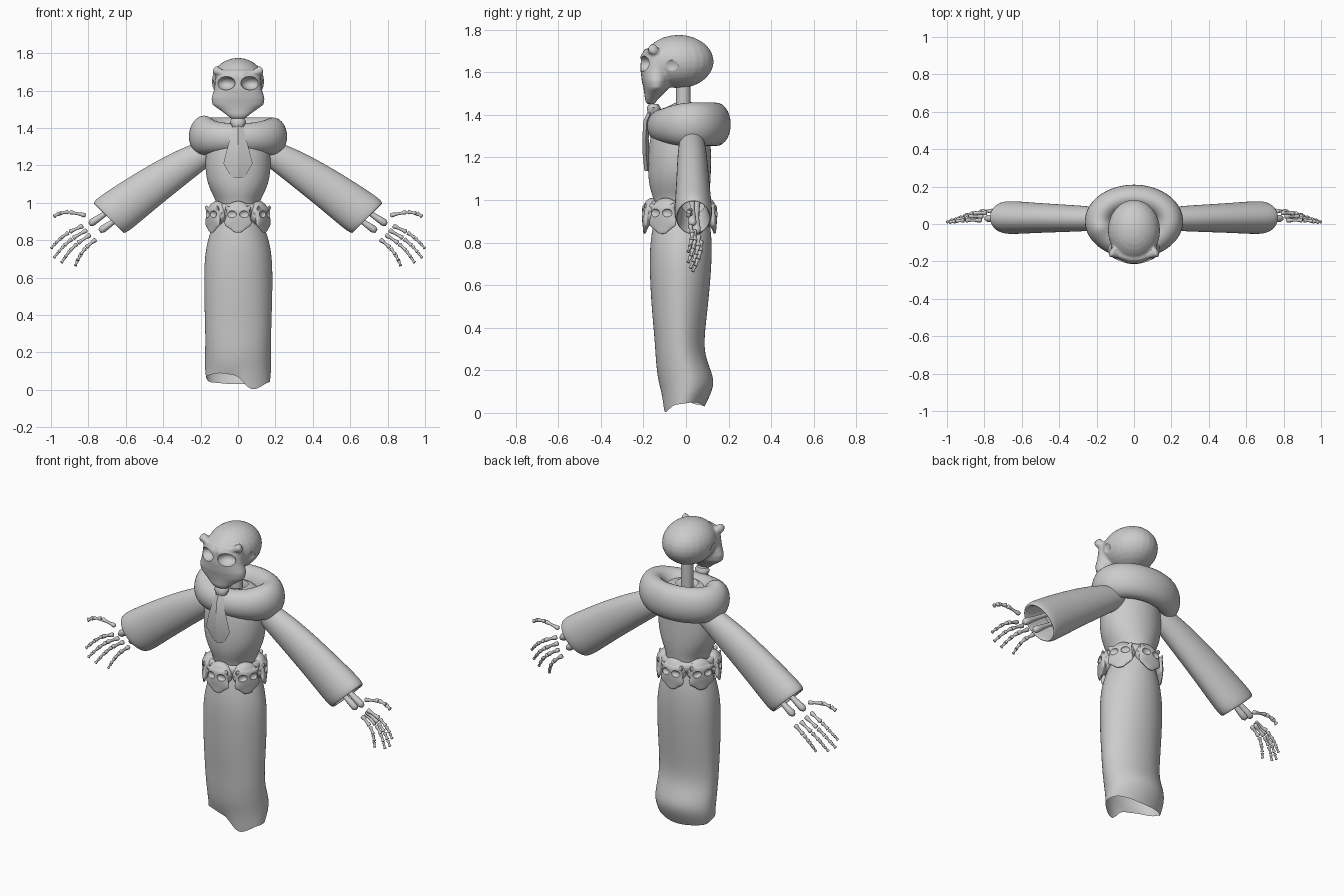
import bpy, bmesh, math
from mathutils import Vector as V, Matrix

if "Cube" in bpy.data.objects:
    bpy.data.objects.remove(bpy.data.objects["Cube"])

TAU = 2 * math.pi


def oval(c, u, v, n=24):
    """Closed ring of points round c with half-axes u and v."""
    c, u, v = V(c), V(u), V(v)
    return [c + u * math.cos(TAU * i / n) + v * math.sin(TAU * i / n) for i in range(n)]


def build(name, tubes, cap=True, wrap=False, subsurf=0, angle=None):
    """Skin each tube (a list of equal rings) into one smooth object."""
    bm = bmesh.new()
    for rings in tubes:
        vs = [[bm.verts.new(p) for p in r] for r in rings]
        pairs = list(zip(vs, vs[1:])) + ([(vs[-1], vs[0])] if wrap else [])
        for a, b in pairs:
            for i in range(len(a)):
                j = (i + 1) % len(a)
                bm.faces.new((a[i], a[j], b[j], b[i]))
        if cap and not wrap:
            bm.faces.new(vs[0])
            bm.faces.new(vs[-1])
    bmesh.ops.recalc_face_normals(bm, faces=bm.faces)
    me = bpy.data.meshes.new(name)
    bm.to_mesh(me)
    bm.free()
    me.shade_smooth()
    if angle:
        me.set_sharp_from_angle(angle=math.radians(angle))
    ob = bpy.data.objects.new(name, me)
    bpy.context.collection.objects.link(ob)
    if subsurf:
        m = ob.modifiers.new("subsurf", 'SUBSURF')
        m.levels = m.render_levels = subsurf
    return ob


def ball(c, r, n=24, m=14):
    rings = []
    for k in range(m + 1):
        a = math.pi * (0.01 + 0.98 * k / m)
        s = math.sin(a)
        rings.append(oval(V(c) + V((0, 0, r[2] * math.cos(a))), (r[0] * s, 0, 0), (0, r[1] * s, 0), n))
    return rings


def rod(a, b, prof, n=10):
    """Round bar from a to b; prof holds (position, radius) pairs."""
    a, b = V(a), V(b)
    d = (b - a).normalized()
    u = d.cross(V((0, 1, 0.1))).normalized()
    w = d.cross(u)
    return [oval(a.lerp(b, t), u * r, w * r, n) for t, r in prof]


def bone(a, b, r):
    return rod(a, b, [(0, .5 * r), (.05, r), (.2, .95 * r), (.4, .65 * r),
                      (.65, .62 * r), (.85, .9 * r), (.95, r), (1, .5 * r)])


# robe: one open garment from the collar to the wavy hem (z, half width, front y, back y)
robe = [(1.41, .06, -.07, .05), (1.40, .12, -.12, .09), (1.33, .165, -.165, .115), (1.22, .178, -.178, .118),
        (1.12, .17, -.18, .118), (1.05, .14, -.17, .113), (1.0, .112, -.15, .105), (.93, .115, -.145, .105),
        (.86, .145, -.16, .118), (.78, .17, -.17, .122), (.68, .184, -.172, .12), (.5, .183, -.163, .104),
        (.35, .178, -.148, .085), (.26, .176, -.143, .09), (.17, .178, -.135, .132), (.11, .178, -.12, .128)]
hem = [(-180, .07), (-125, .09), (-95, .08), (-65, 0), (-20, .04), (30, .05), (90, .03), (150, .04), (180, .07)]


def hem_z(deg):
    for (a, za), (b, zb) in zip(hem, hem[1:]):
        if a <= deg <= b:
            t = (deg - a) / (b - a)
            return za + (zb - za) * t * t * (3 - 2 * t)


rings = []
for z, rx, y0, y1 in robe:
    ring = oval((0, (y0 + y1) / 2, z), (rx, 0, 0), (0, (y1 - y0) / 2, 0), 32)
    if z < .9:  # soft cloth folds
        for i, p in enumerate(ring):
            k = 1 + .012 * math.sin(5 * TAU * i / 32 + z * 2)
            p.x *= k
    rings.append(ring)
last = oval((0, -.01, 0), (.172, 0, 0), (0, .098, 0), 32)
for p, q in zip(last, rings[-1]):
    p.z = hem_z(math.degrees(math.atan2((p.y + .01) / .098, p.x / .172)))
    q.z = max(q.z, p.z + .03)
build("robe", [rings + [last]], cap=False, subsurf=2)

# cowl: thick rolled collar resting on the shoulders, lower at the front
rings = []
for i in range(40):
    a = TAU * i / 40
    c, s = math.cos(a), math.sin(a)
    front = max(0, -s) ** 2
    ring = []
    for k in range(14):
        f = TAU * k / 14
        d = .078 * math.cos(f) - .08 * (1 - .25 * front)
        ry = .2 if s > 0 else .185
        z = 1.355 + (.105 - .025 * front) * math.sin(f) - .008 * front
        z += .015 * math.exp(-((a - 3.5) / .3) ** 2) * max(0, math.sin(f))
        ring.append(V(((.268 + d) * c, .015 + (ry + d * .9) * s, z)))
    rings.append(ring)
build("cowl", [rings], wrap=True, subsurf=1)

# neck
build("neck", [rod((0, -.012, 1.33), (0, -.012, 1.58), [(0, .034), (1, .034)], 16)], angle=40)

# tie: flat blade and a knot
tie = [(1.42, .026, -.17), (1.37, .036, -.192), (1.29, .058, -.197), (1.21, .078, -.195), (1.135, .034, -.187)]
build("tie_blade", [[[V((-w, y + .008, z)), V((0, y - .008, z)), V((w, y + .008, z)), V((0, y + .022, z))]
                     for z, w, y in tie]], angle=20)
build("tie_knot", [[oval((0, -.152, z), (w, 0, 0), (0, d, 0), 12) for z, w, d in
                    [(1.395, .024, .02), (1.405, .03, .028), (1.435, .044, .032), (1.45, .034, .022)]]], angle=50)

# sleeves: open bell sleeves with turned-in cuffs (x, z, half height, half depth)
sleeve = [(.12, 1.30, .06, .05), (.2, 1.255, .075, .064), (.32, 1.185, .094, .072), (.5, 1.062, .111, .08),
          (.62, .973, .121, .088), (.678, .93, .124, .09), (.697, .913, .112, .08), (.68, .925, .1, .07),
          (.58, .995, .085, .06)]
for side, sx in (("left", 1), ("right", -1)):
    rings = []
    for x, z, h, d in sleeve:
        t = (x - .12) / .58
        u = V(((.57 + .14 * t) * sx, 0, .82 - .12 * t)).normalized()
        rings.append(oval((x * sx, .027 + .008 * t, z), u * h, (0, d, 0), 20))
    build(side + "_sleeve", [rings], cap=False, subsurf=2)

    # forearm bones and hand bones
    bones = [bone((.52 * sx, .03, 1.07), (.795 * sx, .03, .885), .02),
             bone((.48 * sx, .05, 1.03), (.74 * sx, .05, .848), .02)]
    fingers = [((.825, .02, .88), (1.0, .01, .755)), ((.803, .04, .858), (.985, .01, .705)),
               ((.785, .06, .833), (.945, .02, .678)), ((.757, .07, .808), (.87, .03, .662))]
    for a, b in fingers:
        a, b = V(a), V(b)
        n = V((a.z - b.z, 0, b.x - a.x)).normalized()
        pts = []
        for t in (0, .4, .65, .84, 1):
            p = a.lerp(b, t) + (n * .017 + V((0, .014, 0))) * math.sin(math.pi * t)
            pts.append(V((p.x * sx, p.y, p.z)))
        for k, (p, q) in enumerate(zip(pts, pts[1:])):
            bones.append(bone(p.lerp(q, .05), p.lerp(q, .96), .0125 - .0013 * k))
    thumb = [V((x * sx, y, z)) for x, y, z in [(.81, .02, .932), (.905, .02, .952), (.955, .015, .944), (.987, .01, .926)]]
    for p, q in zip(thumb, thumb[1:]):
        bones.append(bone(p.lerp(q, .04), p.lerp(q, .96), .012))
    build(side + "_hand_bones", bones)


def skull_mesh(voxel):
    """Cranium, face and brows fused by remeshing, then sockets and temples cut."""
    face = [(1.71, .105, -.195, -.04), (1.67, .122, -.212, -.05), (1.61, .127, -.214, -.06),
            (1.56, .143, -.208, -.07), (1.525, .138, -.2, -.08), (1.495, .095, -.195, -.11),
            (1.47, .062, -.193, -.135), (1.45, .038, -.184, -.145)]
    parts = [ball((0, -.035, 1.65), (.14, .165, .125)),
             [oval((0, (a + b) / 2, z), (w, 0, 0), (0, (b - a) / 2, 0)) for z, w, a, b in face]]
    cuts = []
    for s in (1, -1):
        parts.append(bone((.005 * s, -.195, 1.665), (.13 * s, -.15, 1.712), .026))
        cuts.append(ball((.067 * s, -.21, 1.64), (.052, .06, .037)))
        cuts.append(ball((.168 * s, -.075, 1.625), (.045, .055, .05)))
    ob, cutter = build("skull_base", parts), build("socket_cutter", cuts)
    cutter.hide_render = True
    m = ob.modifiers.new("fuse", 'REMESH')
    m.mode, m.voxel_size = 'VOXEL', voxel
    m = ob.modifiers.new("soften", 'SMOOTH')
    m.iterations = 3
    m = ob.modifiers.new("cut", 'BOOLEAN')
    m.operation, m.object, m.solver = 'DIFFERENCE', cutter, 'EXACT'
    dg = bpy.context.evaluated_depsgraph_get()
    me = bpy.data.meshes.new_from_object(ob.evaluated_get(dg))
    me.shade_smooth()
    me.set_sharp_from_angle(angle=math.radians(45))
    for o in (ob, cutter):
        bpy.data.objects.remove(o)
    return me


# head
head = bpy.data.objects.new("skull_head", skull_mesh(.008))
bpy.context.collection.objects.link(head)

# belt: six small flattened skulls joined by curved links
small = skull_mesh(.013)
small.transform(Matrix.Diagonal((.52, .26, .52, 1)) @ Matrix.Translation((0, .04, -1.612)))
for k in range(6):
    a = TAU * k / 6
    ob = bpy.data.objects.new("belt_skull_%d" % (k + 1), small)
    ob.location = (.13 * math.sin(a), -.03 - .132 * math.cos(a), .925)
    ob.rotation_euler.z = a
    bpy.context.collection.objects.link(ob)
    rings = []
    for t, h in ((-.25, .02), (-.22, .032), (0, .03), (.22, .032), (.25, .02)):
        b = a + TAU / 12 + t
        d = V((math.sin(b), -math.cos(b), 0))
        rings.append(oval(V((0, -.025, .965)) + d * .133, d * .02, (0, 0, h), 12))
    build("belt_link_%d" % (k + 1), [rings], angle=50)
